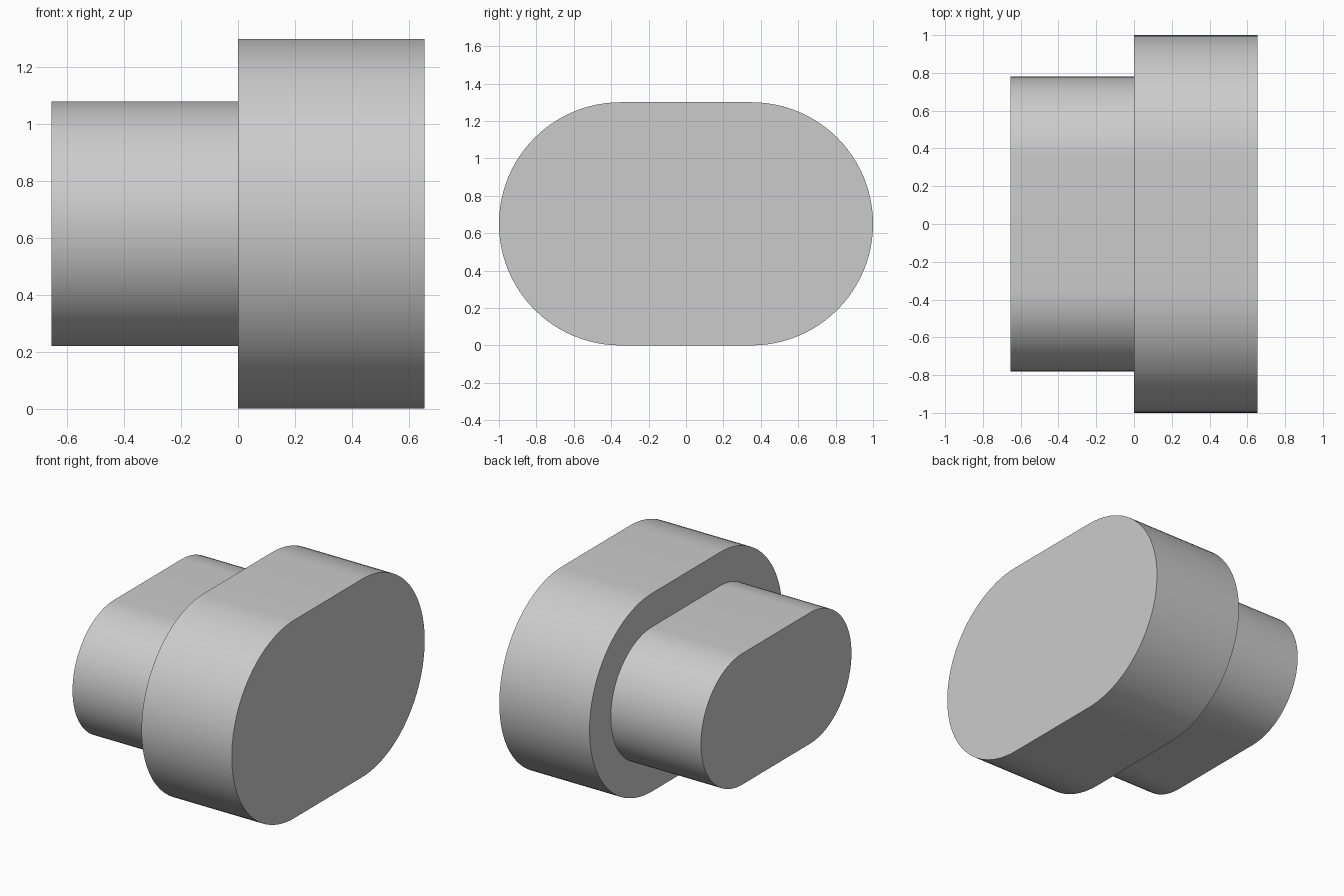
import bpy
import bmesh
from math import pi, sin, cos, radians

default = bpy.data.objects.get("Cube")
if default:
    bpy.data.objects.remove(default, do_unlink=True)

grey = bpy.data.materials.new("light_grey")
grey.use_nodes = True
colour = (0.6, 0.6, 0.6, 1)
grey.diffuse_color = colour
grey.node_tree.nodes["Principled BSDF"].inputs["Base Color"].default_value = colour

HALF_STRAIGHT = 0.35
CENTRE_Z = 0.65
HALF_LENGTH = 0.655
STEPS = 48


def slot_outline(radius):
    """Stadium outline in y and z: two half circles joined by straight sides."""
    points = []
    for side in (1, -1):
        for i in range(STEPS + 1):
            a = -pi / 2 + pi * i / STEPS
            points.append((side * (HALF_STRAIGHT + radius * cos(a)),
                           CENTRE_Z + side * radius * sin(a)))
    return points


# One closed stepped solid: small end cap, small wall, shoulder, large wall, large end cap
bm = bmesh.new()
sections = [(-HALF_LENGTH, 0.43), (0, 0.43), (0, 0.65), (HALF_LENGTH, 0.65)]
rings = [[bm.verts.new((x, y, z)) for y, z in slot_outline(r)] for x, r in sections]
for a, b in zip(rings, rings[1:]):
    for i in range(len(a)):
        j = (i + 1) % len(a)
        bm.faces.new((a[i], a[j], b[j], b[i]))
bm.faces.new(rings[0])
bm.faces.new(rings[-1])
bmesh.ops.recalc_face_normals(bm, faces=bm.faces)

mesh = bpy.data.meshes.new("stepped_slot_plug")
bm.to_mesh(mesh)
bm.free()
mesh.materials.append(grey)
plug = bpy.data.objects.new("stepped_slot_plug", mesh)
bpy.context.collection.objects.link(plug)

# Smooth walls with sharp rims
bpy.ops.object.select_all(action="DESELECT")
plug.select_set(True)
bpy.context.view_layer.objects.active = plug
bpy.ops.object.shade_smooth_by_angle(angle=radians(30))
